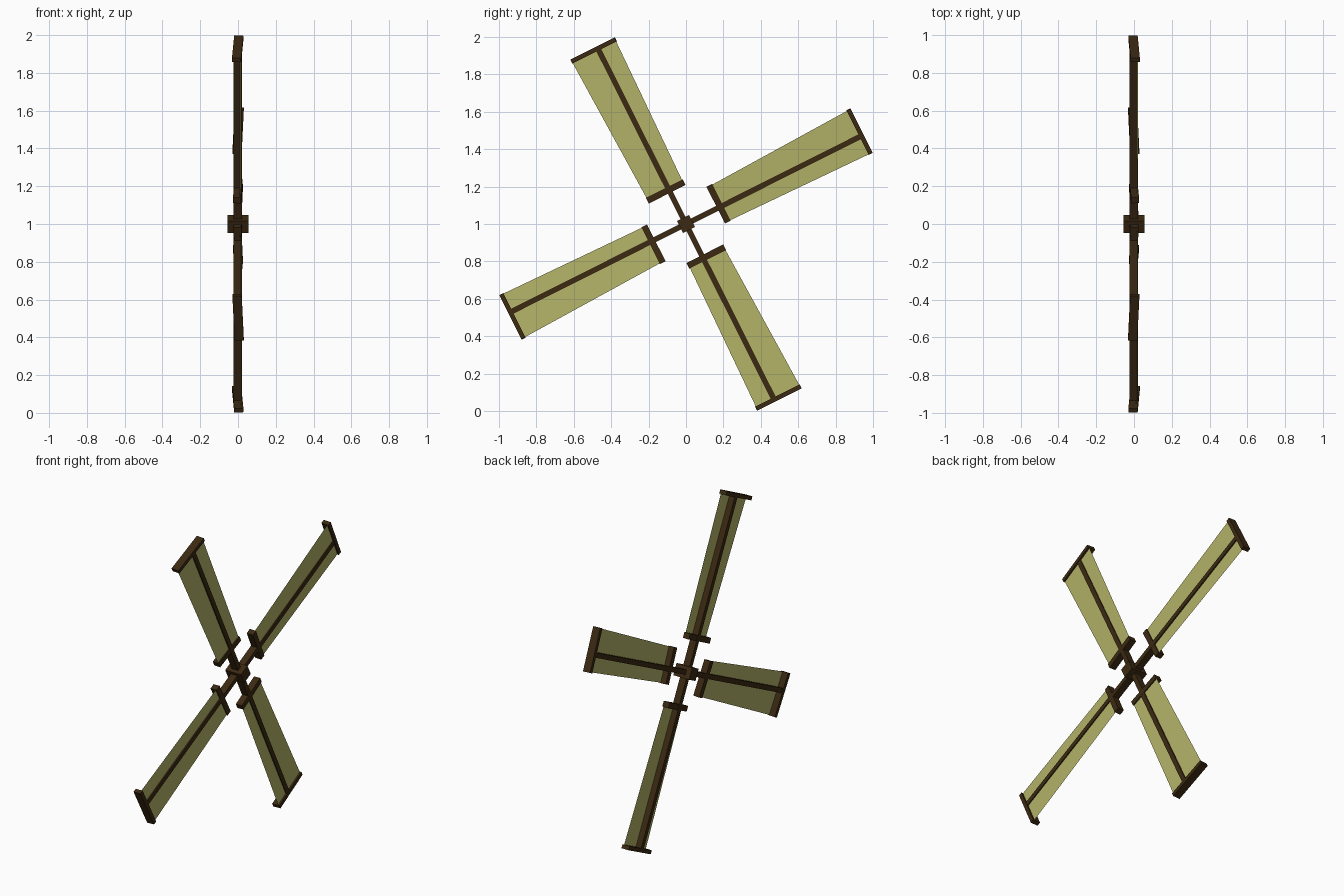
import bpy
from math import radians
from mathutils import Matrix

if "Cube" in bpy.data.objects:
    bpy.data.objects.remove(bpy.data.objects["Cube"])

def material(name, rgb):
    m = bpy.data.materials.new(name)
    m.diffuse_color = (*rgb, 1)
    m.use_nodes = True
    m.node_tree.nodes["Principled BSDF"].inputs["Base Color"].default_value = m.diffuse_color
    return m

WOOD = material("dark_wood", (0.045, 0.023, 0.006))
CLOTH = material("sail_cloth", (0.45, 0.45, 0.14))
CENTRE = Matrix.Translation((0, 0, 1))
BASE = radians(26.66)

def mesh_object(name, verts, faces, mat, matrix):
    me = bpy.data.meshes.new(name)
    me.from_pydata(verts, [], faces)
    me.materials.append(mat)
    ob = bpy.data.objects.new(name, me)
    ob.matrix_world = matrix
    bpy.context.collection.objects.link(ob)
    return ob

def box(name, x, y, z, mat, matrix):
    verts = [(a, b, c) for a in x for b in y for c in z]
    faces = [(0, 1, 3, 2), (4, 6, 7, 5), (0, 4, 5, 1),
             (2, 3, 7, 6), (0, 2, 6, 4), (1, 5, 7, 3)]
    return mesh_object(name, verts, faces, mat, matrix)

# Hub: square axle block turned with the arms
box("hub", (-0.055, 0.055), (-0.036, 0.036), (-0.036, 0.036), WOOD,
    CENTRE @ Matrix.Rotation(BASE, 4, 'X'))

# Four arms: local y runs outward along the arm, local z across the sail
for i in range(4):
    arm = CENTRE @ Matrix.Rotation(BASE + radians(90 * i), 4, 'X')
    # the sail frames pitch slightly, alternating from arm to arm
    frame = arm @ Matrix.Rotation(radians(-2.5 if i % 2 == 0 else 2.5), 4, 'Y').inverted()
    n = i + 1
    box(f"spar_{n}", (-0.023, 0.021), (0.0, 1.05), (-0.0145, 0.0145), WOOD, arm)
    box(f"tip_bar_{n}", (-0.025, 0.024), (1.038, 1.062), (-0.107, 0.157), WOOD, frame)
    box(f"inner_bar_{n}", (-0.021, 0.021), (0.187, 0.221), (-0.09, 0.128), WOOD, frame)
    # Sail: single tapered sheet close to the outer face of the spar
    mesh_object(f"sail_{n}",
                [(0.014, 0.2, -0.087), (0.014, 1.045, -0.105),
                 (0.014, 1.045, 0.155), (0.014, 0.2, 0.125)],
                [(0, 1, 2, 3)], CLOTH, frame)
